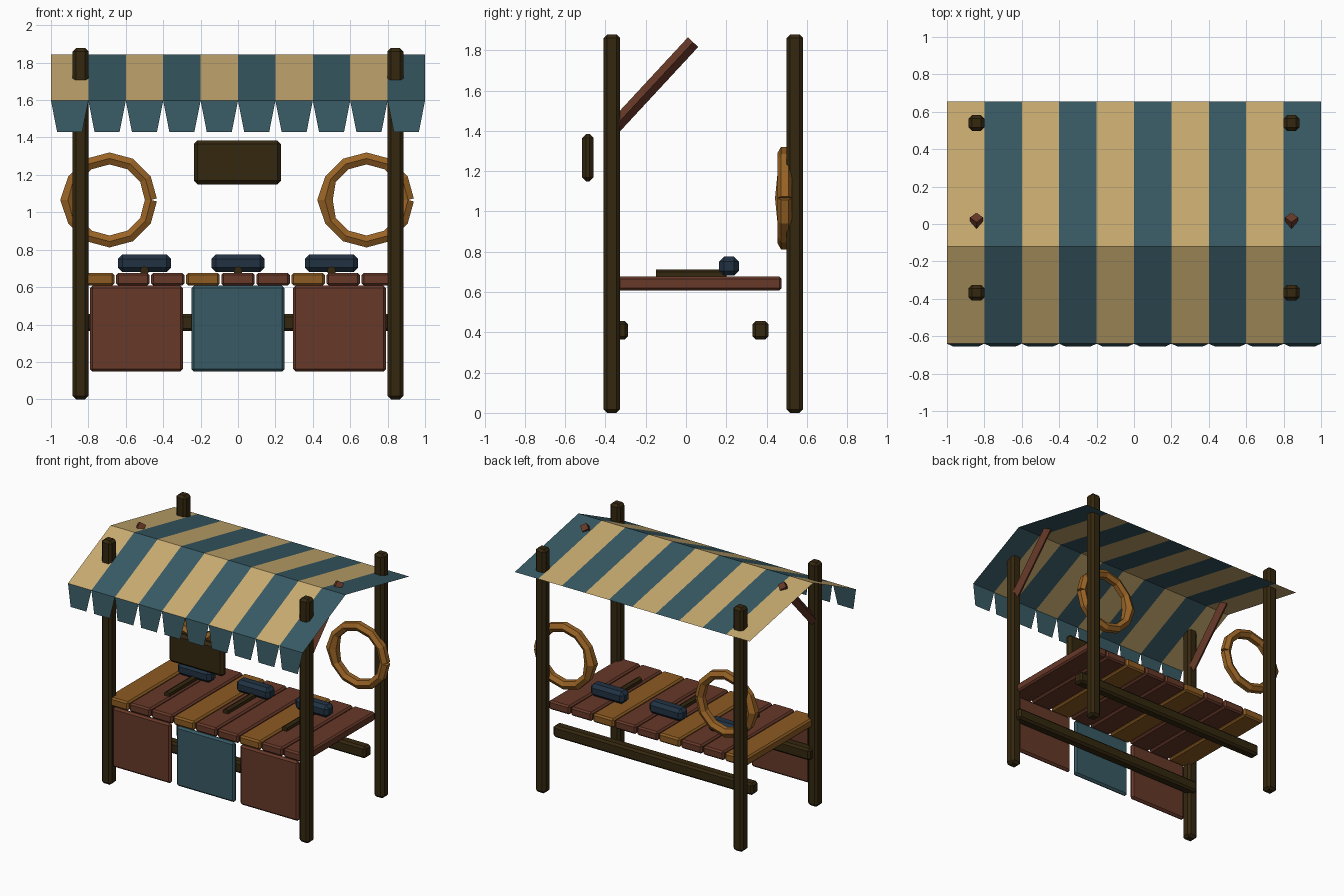
import bpy, bmesh, math
from mathutils import Vector

if "Cube" in bpy.data.objects:
    bpy.data.objects.remove(bpy.data.objects["Cube"])


def material(name, hexcode):
    def lin(c):
        return c / 12.92 if c <= 0.04045 else ((c + 0.055) / 1.055) ** 2.4
    m = bpy.data.materials.new(name)
    rgb = [lin(int(hexcode[i:i + 2], 16) / 255) for i in (0, 2, 4)]
    m.diffuse_color = (*rgb, 1)
    m.use_nodes = True
    m.node_tree.nodes["Principled BSDF"].inputs["Base Color"].default_value = m.diffuse_color
    return m


DARK = material("dark wood", "34270F")
BROWN = material("red brown wood", "663828")
GOLD = material("golden wood", "8C5B22")
ROPE = material("rope", "9A6426")
TAN = material("tan cloth", "C8AB70")
TEAL = material("teal cloth", "385A64")
NAVY = material("dark blue metal", "213243")


def finish(name, bm, mats):
    bmesh.ops.recalc_face_normals(bm, faces=bm.faces)
    me = bpy.data.meshes.new(name)
    bm.to_mesh(me)
    bm.free()
    for m in mats:
        me.materials.append(m)
    ob = bpy.data.objects.new(name, me)
    bpy.context.collection.objects.link(ob)
    return ob


def box(name, centre, size, mat, bevel=0.01):
    """Chamfered box."""
    bm = bmesh.new()
    bmesh.ops.create_cube(bm, size=1)
    for v in bm.verts:
        v.co = Vector(c + s * p for c, s, p in zip(centre, size, v.co))
    bmesh.ops.bevel(bm, geom=bm.edges[:], offset=bevel, segments=1, affect='EDGES')
    return finish(name, bm, [mat])


def rod(name, a, b, radius, sides, mat):
    """Straight prism between two points, one corner facing up."""
    a, b = Vector(a), Vector(b)
    d = (b - a).normalized()
    side = Vector((1, 0, 0))
    up = side.cross(d)
    bm = bmesh.new()
    ends = []
    for p in (a, b):
        ends.append([bm.verts.new(p + radius * (math.sin(t) * side + math.cos(t) * up))
                     for t in (2 * math.pi * k / sides for k in range(sides))])
    for k in range(sides):
        n = (k + 1) % sides
        bm.faces.new((ends[0][k], ends[0][n], ends[1][n], ends[1][k]))
    bm.faces.new(ends[0])
    bm.faces.new(ends[1])
    return finish(name, bm, [mat])


def rope_ring(name, cx, cy, cz, radius=0.222, thick=0.037, steps=12, sides=6):
    """Open twelve-sided hoop with a hexagonal section and a knot opposite the joint."""
    bm = bmesh.new()
    rows = []
    for i in range(steps + 1):
        a = 2 * math.pi * i / steps
        tilt = a + (math.pi / steps if i == 0 else -math.pi / steps if i == steps else 0)
        r = thick * (1.3 if i == steps // 2 else 1)
        row = []
        for k in range(sides):
            t = 2 * math.pi * k / sides
            out, dep = r * math.sin(t), r * math.cos(t)
            row.append(bm.verts.new((cx + radius * math.cos(a) + out * math.cos(tilt), cy + dep,
                                     cz + radius * math.sin(a) + out * math.sin(tilt))))
        rows.append(row)
    for p, q in zip(rows, rows[1:]):
        for k in range(sides):
            n = (k + 1) % sides
            bm.faces.new((p[k], p[n], q[n], q[k]))
    bm.faces.new(rows[0])
    bm.faces.new(rows[-1])
    return finish(name, bm, [ROPE])


# Posts, braces and rope hoops on both sides
for s, side in ((-1, "left"), (1, "right")):
    for y, end in ((-0.368, "front"), (0.54, "back")):
        box(f"{end}_{side}_post", (s * 0.842, y, 0.939), (0.085, 0.083, 1.878), DARK, 0.018)
    rod(f"{side}_roof_brace", (s * 0.842, -0.37, 1.403), (s * 0.842, 0.035, 1.84), 0.035, 4, BROWN)
    rope_ring(f"{side}_rope_hoop", s * 0.687, 0.49, 1.066)

# Long rails
for y, end in ((-0.328, "front"), (0.37, "back")):
    box(f"{end}_rail", (0, y, 0.41), (1.7, 0.08, 0.09), DARK, 0.015)

# Counter planks, every third one golden
for i in range(9):
    box(f"counter_plank_{i + 1}", ((i - 4) * 0.1875, 0.04, 0.642), (0.179, 0.87, 0.068),
        GOLD if i % 3 == 0 else BROWN, 0.012)

# Front panels
for i, mat in enumerate((BROWN, TEAL, BROWN)):
    box(f"front_panel_{i + 1}", ((i - 1) * 0.543, -0.385, 0.378), (0.497, 0.035, 0.46), mat, 0.014)

# Hanging sign board
box("sign_board", (-0.003, -0.487, 1.267), (0.466, 0.058, 0.235), DARK, 0.02)

# Hammers on the counter
for i in range(3):
    x = (i - 1) * 0.5
    box(f"hammer_head_{i + 1}", (x, 0.214, 0.728), (0.284, 0.098, 0.094), NAVY, 0.024)
    rod(f"hammer_handle_{i + 1}", (x, -0.15, 0.688), (x, 0.2, 0.688), 0.024, 6, DARK)

# Striped canopy sheet
profile = [(-0.64, 1.597), (-0.12, 1.845), (0.655, 1.69)]
bm = bmesh.new()
grid = [[bm.verts.new((-1 + 0.2 * i, y, z)) for y, z in profile] for i in range(11)]
for i in range(10):
    for j in range(2):
        f = bm.faces.new((grid[i][j], grid[i + 1][j], grid[i + 1][j + 1], grid[i][j + 1]))
        f.material_index = i % 2
finish("canopy", bm, [TAN, TEAL])

# Tapered flaps along the front edge
bm = bmesh.new()
for i in range(10):
    x = -1 + 0.2 * i
    bm.faces.new([bm.verts.new(p) for p in (
        (x + 0.033, -0.655, 1.43), (x + 0.167, -0.655, 1.43),
        (x + 0.2, -0.64, 1.597), (x, -0.64, 1.597))])
finish("canopy_flaps", bm, [TEAL])
